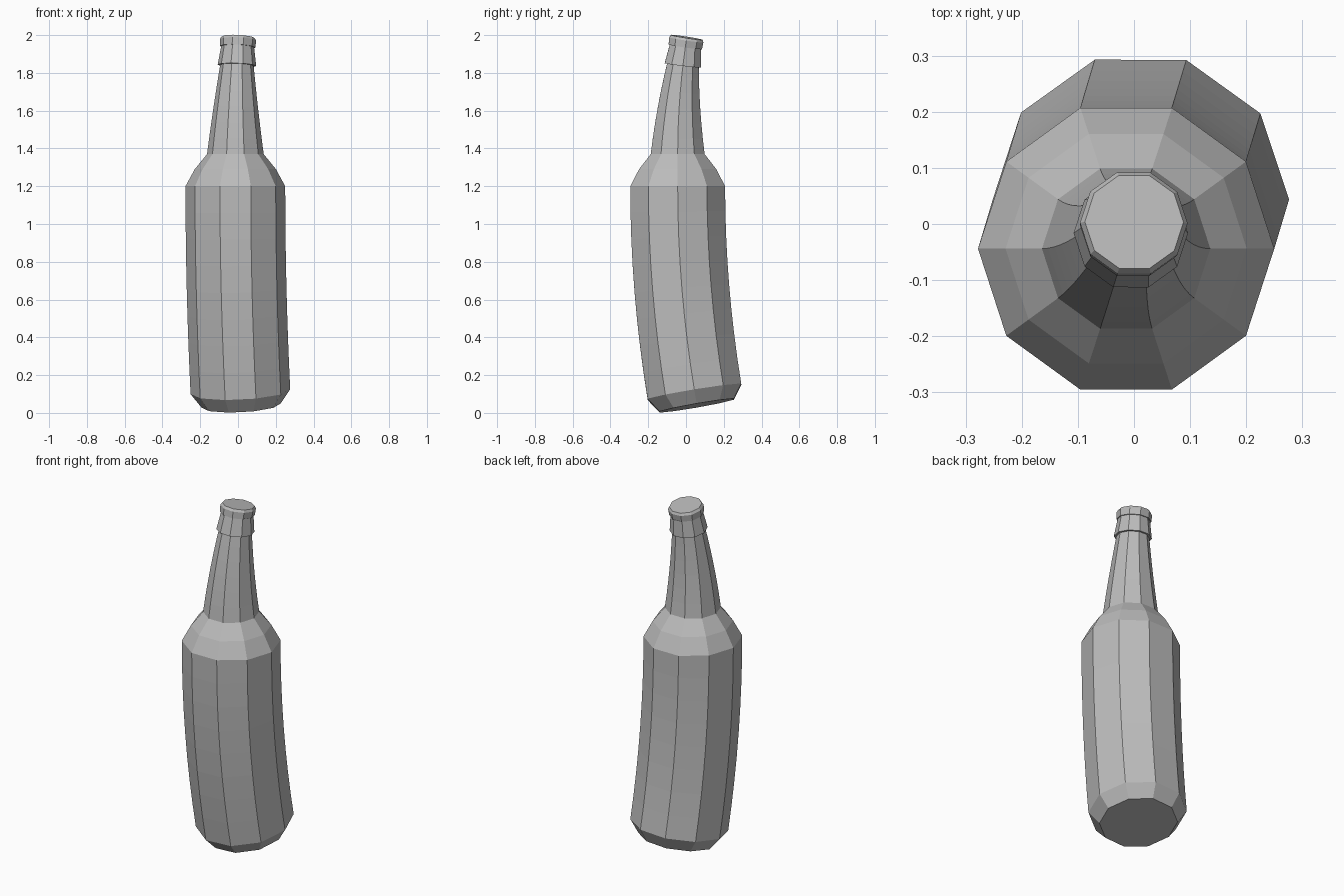
import bpy
import bmesh
import math
from mathutils import Vector

if "Cube" in bpy.data.objects:
    bpy.data.objects.remove(bpy.data.objects["Cube"])

SIDES = 10

grey = bpy.data.materials.new("plain grey")
grey.use_nodes = True
colour = (0.5, 0.5, 0.5, 1)
grey.diffuse_color = colour
grey.node_tree.nodes["Principled BSDF"].inputs["Base Color"].default_value = colour


# Bent centre line: straight at the shoulder, curling back at both ends
def axis(z):
    if z < 1.2:
        bend, slope = 0.075 * (z - 1.2) ** 2, 0.15 * (z - 1.2)
    elif z > 1.37:
        bend, slope = 0.125 * (z - 1.37) ** 2, 0.25 * (z - 1.37)
    else:
        bend, slope = 0, 0
    centre = Vector((-0.014 + 0.3 * bend, -0.044 + bend, z))
    return centre, Vector((0.3 * slope, slope, 1)).normalized()


# Lofts ten-sided rings along the centre line; profile rows are
# (height, radius, steps up from the row before)
def bent_solid(name, profile):
    rows = [profile[0][:2]]
    for (z0, r0, _), (z1, r1, steps) in zip(profile, profile[1:]):
        for i in range(1, steps + 1):
            t = i / steps
            rows.append((z0 + (z1 - z0) * t, r0 + (r1 - r0) * t))
    bm = bmesh.new()
    rings = []
    for z, radius in rows:
        centre, normal = axis(z)
        turn = Vector((0, 0, 1)).rotation_difference(normal)
        ring = []
        for k in range(SIDES):
            a = math.tau * k / SIDES
            offset = turn @ Vector((math.cos(a) * radius, math.sin(a) * radius, 0))
            ring.append(bm.verts.new(centre + offset))
        rings.append(ring)
    for low, high in zip(rings, rings[1:]):
        for k in range(SIDES):
            n = (k + 1) % SIDES
            bm.faces.new((low[k], low[n], high[n], high[k]))
    bm.faces.new(rings[0][::-1])
    bm.faces.new(rings[-1])
    mesh = bpy.data.meshes.new(name)
    bm.to_mesh(mesh)
    bm.free()
    mesh.materials.append(grey)
    obj = bpy.data.objects.new(name, mesh)
    bpy.context.collection.objects.link(obj)


# Body, shoulder and neck
bent_solid("bottle", [
    (0.039, 0.21, 1),
    (0.112, 0.264, 1),
    (1.2, 0.264, 8),
    (1.29, 0.215, 1),
    (1.37, 0.15, 1),
    (1.86, 0.086, 6),
])

# Flared collar under the cap
bent_solid("neck_collar", [
    (1.84, 0.102, 1),
    (1.94, 0.087, 1),
])

# Cap with a bevelled rim
bent_solid("cap", [
    (1.938, 0.094, 1),
    (1.975, 0.096, 1),
    (1.988, 0.088, 1),
])
